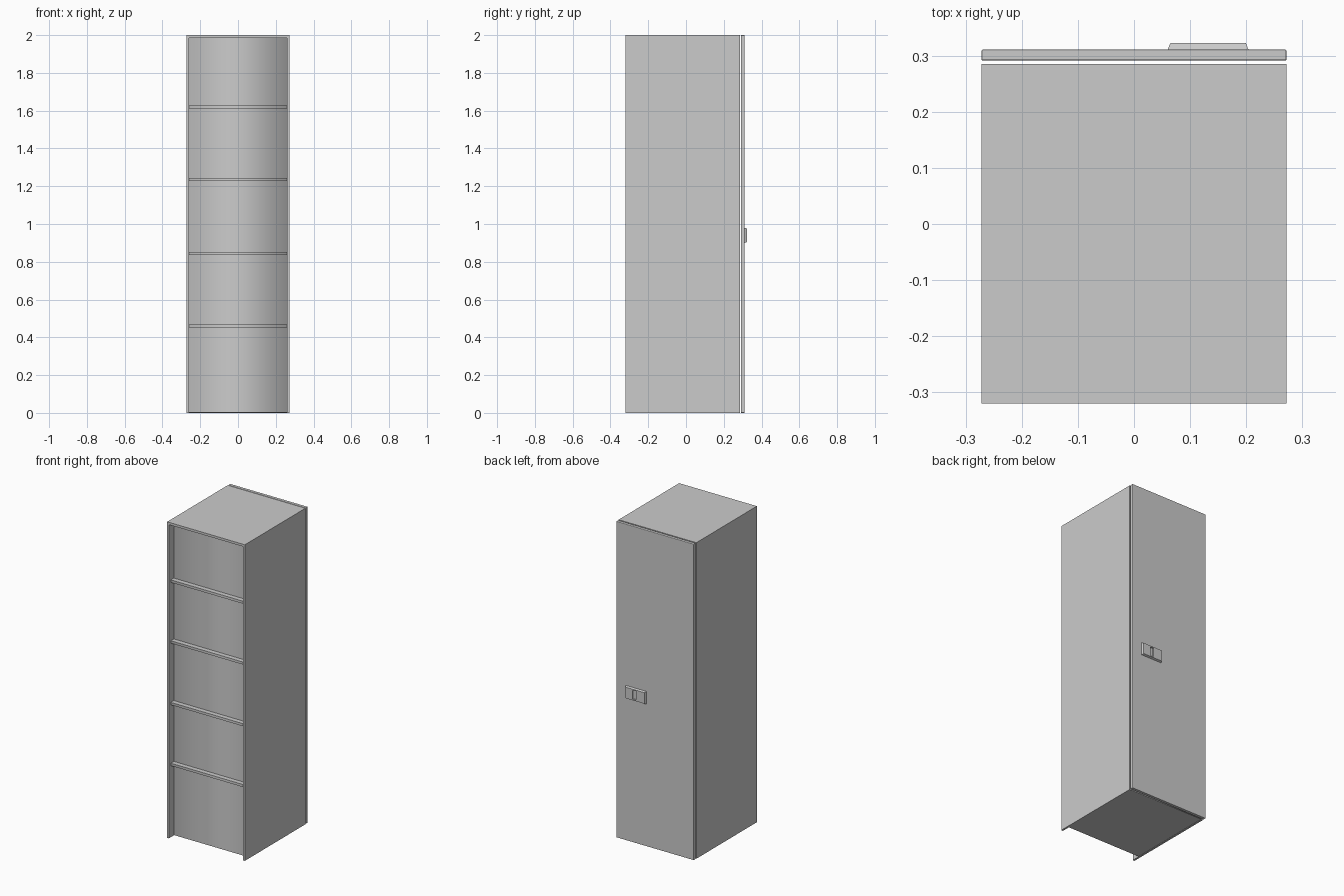
import bpy
import bmesh
from mathutils import Vector

if "Cube" in bpy.data.objects:
    bpy.data.objects.remove(bpy.data.objects["Cube"], do_unlink=True)

grey = bpy.data.materials.new("cabinet grey")
grey.use_nodes = True
colour = (0.6, 0.6, 0.6, 1)
grey.diffuse_color = colour
grey.node_tree.nodes["Principled BSDF"].inputs["Base Color"].default_value = colour


def finish(name, bm):
    mesh = bpy.data.meshes.new(name)
    bmesh.ops.recalc_face_normals(bm, faces=bm.faces)
    bm.to_mesh(mesh)
    bm.free()
    mesh.materials.append(grey)
    obj = bpy.data.objects.new(name, mesh)
    bpy.context.collection.objects.link(obj)
    return obj


def box_mesh(low, high):
    bm = bmesh.new()
    bmesh.ops.create_cube(bm, size=1)
    low, high = Vector(low), Vector(high)
    for v in bm.verts:
        v.co = (low + high) / 2 + v.co * (high - low)
    return bm


def round_vertical(bm):
    # Soft shading around the vertical edges, crisp horizontal ones
    for f in bm.faces:
        f.smooth = True
    for e in bm.edges:
        e.smooth = abs(e.verts[0].co.z - e.verts[1].co.z) > 0.001


HALF, WALL, FRONT, BACK, PANEL = 0.272, 0.012, -0.32, 0.285, -0.27
INNER = HALF - WALL

# Outer shell
for name, side in (("left_wall", 1), ("right_wall", -1)):
    xs = sorted((side * INNER, side * HALF))
    finish(name, box_mesh((xs[0], FRONT, 0), (xs[1], BACK, 2)))
finish("top_panel", box_mesh((-INNER, FRONT, 1.985), (INNER, BACK, 2)))

# Softly shaded body whose front is the recessed panel
bm = box_mesh((-INNER, PANEL, 0.002), (INNER, BACK, 1.985))
round_vertical(bm)
finish("recessed_body", bm)

# Shelf edges standing out from the recessed panel
for i, z in enumerate((0.46, 0.845, 1.235, 1.62)):
    bm = box_mesh((-INNER, PANEL - 0.03, z - 0.008), (INNER, PANEL + 0.03, z + 0.008))
    round_vertical(bm)
    finish("shelf_%d" % (i + 1), bm)

# Door with softened edges, set off by a narrow gap
bm = box_mesh((-HALF, 0.291, 0), (HALF, 0.311, 2))
bmesh.ops.bevel(bm, geom=bm.edges[:], offset=0.003, segments=2,
                profile=0.5, affect='EDGES')
finish("door", bm)

# Tapered handle plate with a recessed latch slot
bm = box_mesh((0.06, 0.311, 0.9), (0.204, 0.323, 0.98))
centre = Vector((0.132, 0, 0.94))
for v in bm.verts:
    if v.co.y > 0.32:
        v.co.x -= 0.005 if v.co.x > centre.x else -0.005
        v.co.z -= 0.005 if v.co.z > centre.z else -0.005
for point, normal in (((0.125, 0, 0), (1, 0, 0)), ((0.15, 0, 0), (1, 0, 0)),
                      ((0, 0, 0.912), (0, 0, 1)), ((0, 0, 0.968), (0, 0, 1))):
    bmesh.ops.bisect_plane(bm, geom=bm.verts[:] + bm.edges[:] + bm.faces[:],
                           plane_co=point, plane_no=normal)
slot = [f for f in bm.faces if f.calc_center_median().y > 0.322
        and 0.125 < f.calc_center_median().x < 0.15
        and 0.912 < f.calc_center_median().z < 0.968]
for f in bmesh.ops.extrude_discrete_faces(bm, faces=slot)["faces"]:
    bmesh.ops.translate(bm, verts=f.verts[:], vec=(0, -0.008, 0))
# Walls of the slot
bmesh.ops.remove_doubles(bm, verts=bm.verts, dist=0.0001)
finish("handle", bm)
